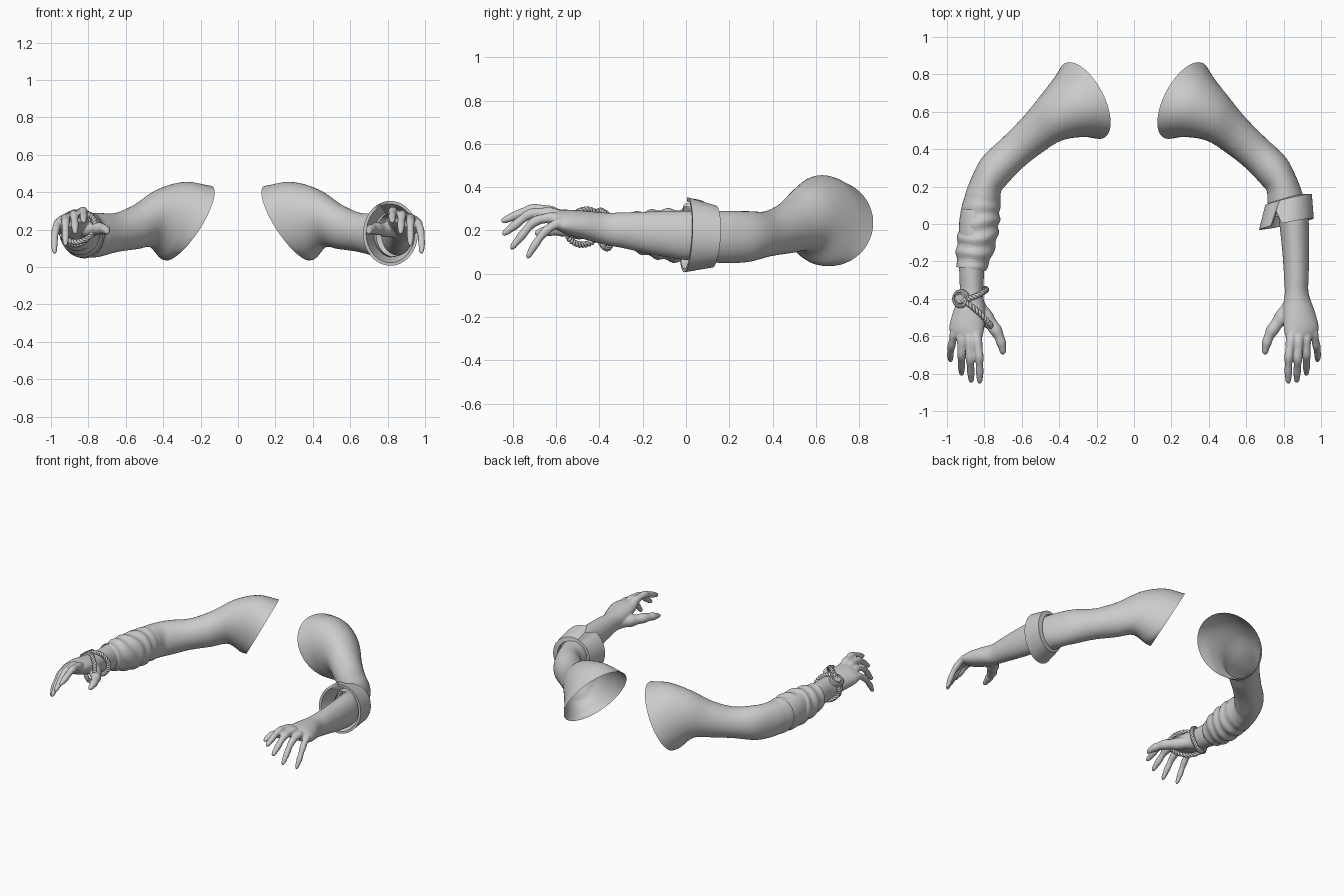
import bpy, bmesh, math
from mathutils import Vector

if "Cube" in bpy.data.objects:
    bpy.data.objects.remove(bpy.data.objects["Cube"])

clay = bpy.data.materials.new("plain_grey")
clay.use_nodes = True
GREY = (0.6, 0.6, 0.6, 1)
clay.diffuse_color = GREY
clay.node_tree.nodes["Principled BSDF"].inputs["Base Color"].default_value = GREY


def spline(points, t):
    """Catmull-Rom value of a list of vectors at parameter t."""
    i = min(int(t), len(points) - 2)
    f = t - i
    b, c = points[i], points[i + 1]
    a = points[i - 1] if i else b * 2 - c
    d = points[i + 2] if i + 2 < len(points) else c * 2 - b
    return (b * 2 + (c - a) * f + (a * 2 - b * 5 + c * 4 - d) * f * f
            + (b * 3 - a - c * 3 + d) * f ** 3) / 2


def rings_from(sections, steps):
    """Interpolate (centre, u, v) ellipses along a limb."""
    tracks = [[Vector(s[k]) for s in sections] for k in range(3)]
    count = (len(sections) - 1) * steps
    return [[spline(tr, i / steps) for tr in tracks] for i in range(count + 1)]


def add_loft(bm, rings, side, sides=32, caps=False, warp=None):
    loops = []
    for i, (c, u, v) in enumerate(rings):
        loop = []
        for k in range(sides):
            a = 2 * math.pi * k / sides
            p = c + u * math.cos(a) + v * math.sin(a)
            if warp:
                p = warp(p, c, a, i)
            loop.append(bm.verts.new((p.x * side, p.y, p.z)))
        loops.append(loop)
    for lo, hi in zip(loops, loops[1:]):
        for k in range(sides):
            n = (k + 1) % sides
            bm.faces.new((lo[k], lo[n], hi[n], hi[k]))
    if caps:
        bm.faces.new(loops[0])
        bm.faces.new(loops[-1])


def finish(bm, name, angle=1.2):
    bmesh.ops.recalc_face_normals(bm, faces=bm.faces)
    mesh = bpy.data.meshes.new(name)
    bm.to_mesh(mesh)
    bm.free()
    mesh.materials.append(clay)
    ob = bpy.data.objects.new(name, mesh)
    bpy.context.collection.objects.link(ob)
    bpy.ops.object.select_all(action='DESELECT')
    ob.select_set(True)
    bpy.context.view_layer.objects.active = ob
    bpy.ops.object.shade_smooth_by_angle(angle=angle)
    return ob


def add_digit(bm, path, r0, r1, side):
    """Tapered finger with slight joint swellings and a rounded tip."""
    pts = [Vector(p) for p in path]
    n = 30
    rings = []
    for i in range(n + 1):
        t = i / n * (len(pts) - 1)
        c = spline(pts, t)
        d = (spline(pts, min(t + .02, len(pts) - 1)) - spline(pts, max(t - .02, 0))).normalized()
        r = (r0 + (r1 - r0) * i / n) * (1 + .07 * math.cos(2 * math.pi * t))
        r *= math.sqrt(max(.04, 1 - max(0, (i - n + 4) / 4) ** 2))
        u = d.cross(Vector((0, 0, 1))).normalized()
        rings.append((c, u * r, u.cross(d) * r))
    add_loft(bm, rings, side, 14, True)


# Limb sections: centre, sideways radius, upright radius
UPPER = [
    ((.265, .66, .235), (.08, .205, 0), (-.115, 0, .2)),
    ((.345, .625, .25), (.07, .16, 0), (-.06, 0, .205)),
    ((.445, .565, .26), (.055, .12, 0), (-.02, 0, .155)),
    ((.545, .475, .215), (.05, .095, 0), (0, 0, .12)),
    ((.65, .38, .185), (.05, .083, 0), (0, 0, .105)),
    ((.745, .285, .172), (.065, .072, 0), (0, 0, .117)),
    ((.79, .21, .17), (.08, .035, 0), (0, 0, .12)),
    ((.813, .12, .172), (.098, .01, 0), (0, 0, .12)),
]
SHORT_END = [((.835, .04, .175), (.095, 0, 0), (0, 0, .12))]
LONG_END = [
    ((.826, 0, .175), (.105, 0, 0), (0, 0, .122)),
    ((.842, -.1, .18), (.105, 0, 0), (0, 0, .118)),
    ((.862, -.2, .19), (.088, .01, 0), (0, 0, .1)),
    ((.872, -.24, .195), (.075, .01, 0), (0, 0, .088)),
]
HAND = [
    ((.845, .08, .175), (.08, 0, 0), (0, 0, .11)),
    ((.856, 0, .177), (.079, 0, 0), (0, 0, .114)),
    ((.865, -.15, .188), (.072, 0, 0), (0, 0, .1)),
    ((.868, -.28, .2), (.066, 0, 0), (0, 0, .084)),
    ((.87, -.37, .208), (.064, 0, -.005), (0, 0, .074)),
    ((.882, -.47, .225), (.085, 0, -.015), (.01, 0, .064)),
    ((.895, -.56, .24), (.092, .01, -.022), (.01, 0, .052)),
    ((.9, -.62, .25), (.078, .02, -.025), (.005, 0, .032)),
]
DIGITS = [
    ([(.85, -.56, .26), (.838, -.63, .288), (.828, -.71, .298), (.825, -.79, .268), (.825, -.855, .24)], .029, .017),
    ([(.88, -.56, .26), (.88, -.63, .28), (.876, -.72, .275), (.872, -.79, .225), (.87, -.85, .178)], .029, .017),
    ([(.92, -.55, .245), (.922, -.62, .258), (.922, -.7, .24), (.922, -.76, .175), (.922, -.81, .112)], .028, .016),
    ([(.945, -.52, .23), (.962, -.59, .232), (.975, -.65, .195), (.982, -.7, .13), (.98, -.735, .07)], .026, .015),
    ([(.85, -.42, .2), (.79, -.5, .2), (.738, -.57, .205), (.71, -.635, .2), (.698, -.7, .185)], .046, .018),
]


def wrinkles(p, c, a, i):
    """Bunched cloth folds on the lower sleeve."""
    fade = min(1, max(0, (.16 - c.y) / .12))
    phase = c.y * 75 + 1.1 * math.sin(a + .5) + .6 * math.sin(2 * a + c.y * 20)
    return c + (p - c) * (1 + .05 * fade * math.sin(phase))


# Sleeves, open at the shoulder
for side, name, end, warp in ((1, "left", SHORT_END, None), (-1, "right", LONG_END, wrinkles)):
    bm = bmesh.new()
    rings = rings_from(UPPER + end, 10)
    if warp:
        c, u, v = rings[-1]
        rings.append((c + Vector((0, .02, 0)), u * .8, v * .8))
    add_loft(bm, rings, side, 48, warp=warp)
    finish(bm, name + "_sleeve")

    # Forearm, palm and fingers fused into one skin
    bm = bmesh.new()
    add_loft(bm, rings_from(HAND, 6), side, 32, True)
    for path, r0, r1 in DIGITS:
        add_digit(bm, path, r0, r1, side)
    hand = finish(bm, name + "_forearm_and_hand")
    remesh = hand.modifiers.new("fuse", 'REMESH')
    remesh.mode = 'VOXEL'
    remesh.voxel_size = .006
    remesh.use_smooth_shade = True
    smooth = hand.modifiers.new("soften", 'SMOOTH')
    smooth.factor = .5
    smooth.iterations = 4

# Turned-back cuff with a notch in the front edge
CUFF = [
    ((.822, .135, .172), (.095, .025, 0), (0, .008, .115)),
    ((.826, .13, .172), (.125, .03, 0), (0, .008, .143)),
    ((.815, 0, .18), (.146, .03, 0), (0, .008, .173)),
    ((.815, 0, .18), (.13, .027, 0), (0, .008, .157)),
    ((.826, .1, .175), (.1, .025, 0), (0, .008, .122)),
]


def notch(p, c, a, i):
    if i in (2, 3):
        p = p + Vector((0, .075 * max(0, 1 - abs(a - 1.96) / .22), 0))
    return p


bm = bmesh.new()
add_loft(bm, [[Vector(x) for x in s] for s in CUFF], 1, 96, warp=notch)
finish(bm, "left_cuff", .6)


# Twisted cord bracelets on the right wrist
def cord(name, centre, u, v, twists):
    centre, u, v = Vector(centre), Vector(u), Vector(v)
    axis = u.cross(v).normalized()
    data = bpy.data.curves.new(name, 'CURVE')
    data.dimensions = '3D'
    data.bevel_depth = .008
    data.bevel_resolution = 2
    data.materials.append(clay)
    n = 160
    for strand in (0, math.pi):
        line = data.splines.new('POLY')
        line.points.add(n - 1)
        line.use_cyclic_u = True
        for k, pt in enumerate(line.points):
            a = 2 * math.pi * k / n
            out = u * math.cos(a) + v * math.sin(a)
            w = a * twists + strand
            p = centre + out + (out.normalized() * math.cos(w) + axis * math.sin(w)) * .008
            pt.co = (-p.x, p.y, p.z, 1)
    ob = bpy.data.objects.new(name, data)
    bpy.context.collection.objects.link(ob)


cord("wrist_cord", (.868, -.38, .205), (.078, -.03, 0), (0, -.015, .086), 16)
cord("hand_cord", (.857, -.47, .215), (.092, .078, -.01), (0, .02, .08), 18)

# Round medallion: stepped disc facing up and outward
normal = Vector((.5, 0, .85)).normalized()
base = Vector((.918, -.4, .255))
across, along = Vector((0, 1, 0)), normal.cross(Vector((0, 1, 0)))
bm = bmesh.new()
steps = [(.05, 0), (.05, .022), (.044, .028), (.036, .028), (.034, .02), (.028, .02), (.024, .026)]
add_loft(bm, [(base + normal * h, across * r, along * r) for r, h in steps], -1, 32, True)
finish(bm, "right_medallion", .5)
